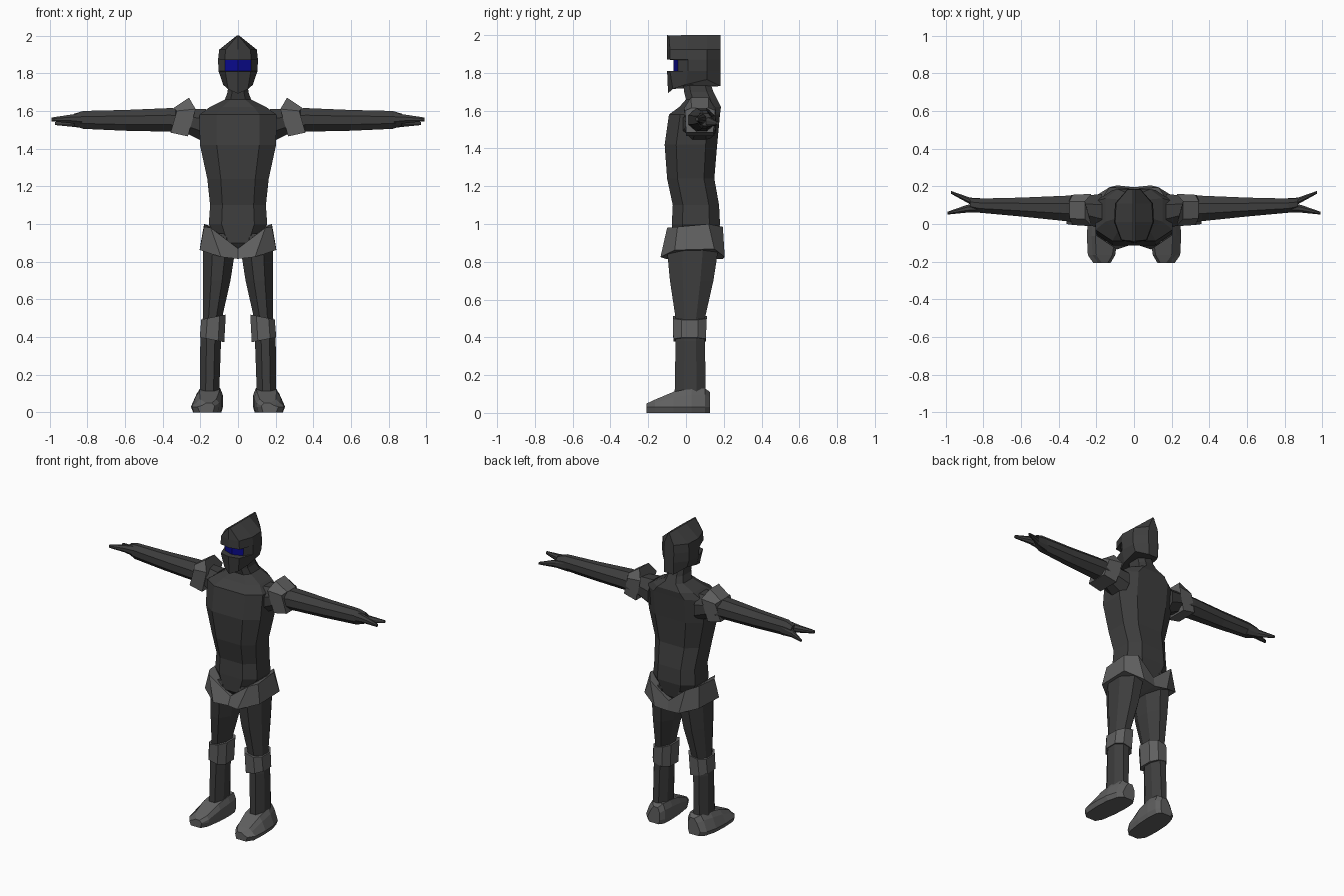
import bpy, bmesh
from mathutils import Vector


def material(name, color):
    m = bpy.data.materials.new(name)
    m.diffuse_color = (*color, 1)
    return m


SUIT = material("charcoal suit", (0.047, 0.047, 0.047))
PLATE = material("grey armour", (0.115, 0.115, 0.115))
BLUE = material("blue visor", (0.003, 0.003, 0.26))


def loft(name, rings, mat, mirror=False):
    """Skin a list of equal-length point rings and cap both ends."""
    bm = bmesh.new()
    vs = [[bm.verts.new(p) for p in r] for r in rings]
    n = len(vs[0])
    for a, b in zip(vs, vs[1:]):
        for i in range(n):
            j = (i + 1) % n
            bm.faces.new((a[i], a[j], b[j], b[i]))
    bm.faces.new(vs[0])
    bm.faces.new(vs[-1])
    bmesh.ops.recalc_face_normals(bm, faces=bm.faces)
    me = bpy.data.meshes.new(name)
    bm.to_mesh(me)
    bm.free()
    me.materials.append(mat)
    ob = bpy.data.objects.new(name, me)
    bpy.context.collection.objects.link(ob)
    if mirror:
        ob.modifiers.new("mirror", 'MIRROR')
    return ob


def oct2(a0, a1, b0, b1, k=0.3):
    """Chamfered rectangle: eight (a, b) points."""
    da, db = (a1 - a0) * k, (b1 - b0) * k
    return [(a0 + da, b0), (a1 - da, b0), (a1, b0 + db), (a1, b1 - db),
            (a1 - da, b1), (a0 + da, b1), (a0, b1 - db), (a0, b0 + db)]


def flat(z, x0, x1, y0, y1, k=0.3):
    return [(x, y, z) for x, y in oct2(x0, x1, y0, y1, k)]


def upright(x, y0, y1, z0, z1, k=0.3):
    return [(x, y, z) for y, z in oct2(y0, y1, z0, z1, k)]


# torso and neck
body = [(0.85, .04, -.04, .13), (0.90, .10, -.075, .16), (1.00, .155, -.075, .18),
        (1.10, .148, -.07, .175), (1.24, .163, -.10, .15), (1.42, .202, -.113, .165),
        (1.58, .205, -.09, .18), (1.62, .15, -.035, .185), (1.66, .07, .0, .165),
        (1.70, .055, -.01, .145), (1.80, .05, -.02, .11)]
loft("torso", [flat(z, -w, w, f, b, 0.22) for z, w, f, b in body], SUIT)

# arms, running from the chest to the palm
arm = [(.17, -.03, .16, 1.43, 1.61), (.26, .005, .15, 1.475, 1.61),
       (.36, .015, .15, 1.49, 1.615), (.60, .04, .14, 1.495, 1.605),
       (.82, .06, .135, 1.505, 1.60), (.87, .075, .135, 1.52, 1.585)]
loft("arm", [upright(*r) for r in arm], SUIT, True)

# fingers at the front and thumb at the back
fingers = [(.79, .06, .125, 1.515, 1.595), (.89, .06, .10, 1.535, 1.58),
           (.99, .05, .065, 1.545, 1.565)]
thumb = [(.79, .08, .135, 1.505, 1.59), (.87, .105, .14, 1.515, 1.565),
         (.97, .16, .175, 1.525, 1.54)]
loft("fingers", [upright(*r) for r in fingers], SUIT, True)
loft("thumb", [upright(*r) for r in thumb], SUIT, True)

# tilted shoulder guards with a raised ridge
inner = [(.266, .0, 1.465), (.225, -.012, 1.61), (.26, .025, 1.67),
         (.26, .12, 1.67), (.225, .16, 1.61), (.266, .15, 1.465)]
outer = [(.358, .0, 1.485), (.325, -.005, 1.60), (.343, .03, 1.615),
         (.343, .12, 1.615), (.325, .155, 1.60), (.358, .145, 1.485)]
loft("shoulder_guard", [inner, outer], PLATE, True)

# legs
leg = [(.95, .01, .175, -.07, .17), (.86, .015, .187, -.10, .17),
       (.70, .04, .187, -.085, .145), (.50, .085, .187, -.055, .10),
       (.38, .09, .20, -.055, .10), (.10, .10, .203, -.06, .105)]
loft("leg", [flat(*r) for r in leg], SUIT, True)

# knee guards
knee = [(.385, .073, .203, -.067, .105), (.505, .065, .195, -.07, .11)]
rings = [[(x, y, z + (.135 - x) * s) for x, y, z in flat(*r, 0.25)]
         for r, s in zip(knee, (-.2, .2))]
loft("knee_guard", rings, PLATE, True)

# hip guards: a flared cuff per leg, dipping toward the crotch
top = [(.0, -.08, .87), (.145, -.10, .98), (.18, -.045, .985),
       (.18, .12, 1.0), (.13, .195, .985), (.0, .185, .88)]
low = [(.0, -.105, .815), (.09, -.135, .825), (.203, -.06, .862),
       (.203, .15, .868), (.09, .205, .825), (.0, .195, .815)]
loft("hip_guard", [low, top], PLATE, True)

# boots: sections from toe to heel, leaning inward at the top
boot = [(-.208, .125, .215, .05), (-.165, .10, .245, .07), (-.065, .085, .25, .112),
        (.03, .08, .245, .13), (.10, .085, .225, .13), (.128, .105, .195, .11)]
rings = [[(a + .008, y, 0), (b - .012, y, 0), (b, y, .03), (b - .025, y, h * .75),
          (b - .045, y, h), (a + .015, y, h), (a, y, h * .7), (a, y, .03)]
         for y, a, b, h in boot]
loft("boot", rings, PLATE, True)


# helmet: half profile mirrored into a nine-point ring
def helmet_ring(front, half):
    return [front] + half + [(-x, y, z) for x, y, z in reversed(half)]


def level(z, w, front=-.10, cheek=-.085):
    return helmet_ring((0, front, z), [(w * .66, cheek, z), (w, .01, z),
                                       (w * .95, .11, z), (w * .35, .182, z)])


chin = helmet_ring((0, -.095, 1.692), [(.052, -.07, 1.715), (.078, .0, 1.738),
                                       (.083, .11, 1.765), (.035, .182, 1.73)])
crest = helmet_ring((0, -.10, 2.0), [(.004, -.09, 1.998), (.006, .01, 2.0),
                                     (.006, .11, 2.0), (.004, .182, 2.0)])
helmet = loft("helmet", [chin, level(1.81, .103), level(1.811, .103, -.065, -.042),
                         level(1.869, .106, -.065, -.042), level(1.87, .106),
                         level(1.925, .10), crest], SUIT)

# visor slit: forward-facing faces of the recessed band
helmet.data.materials.append(BLUE)
for p in helmet.data.polygons:
    if 1.82 < p.center.z < 1.86 and p.normal.y < -0.85:
        p.material_index = 1
